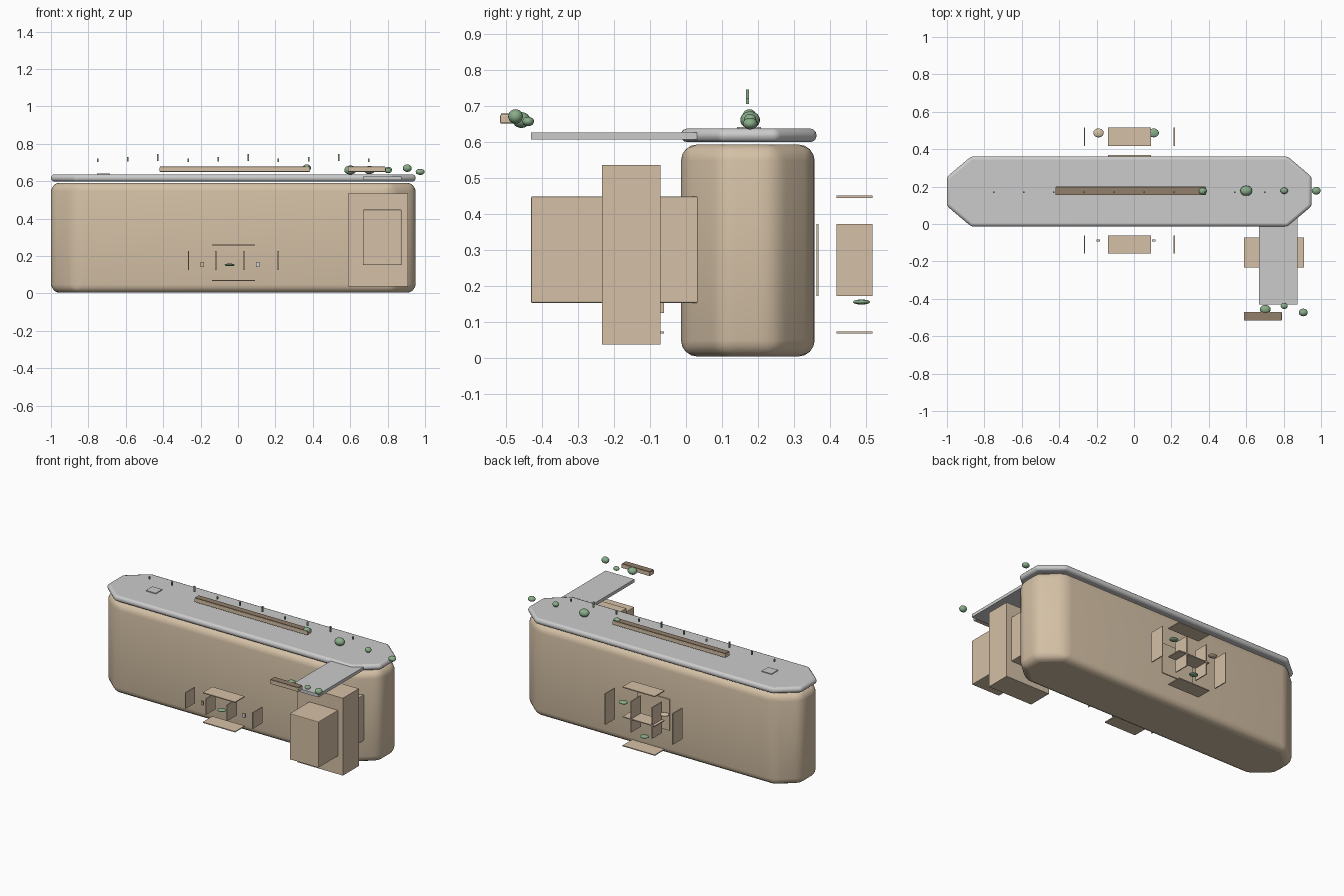
import bpy, bmesh, math

if "Cube" in bpy.data.objects:
    bpy.data.objects.remove(bpy.data.objects["Cube"])


def material(name, rgb):
    m = bpy.data.materials.new(name)
    m.diffuse_color = (*rgb, 1)
    m.use_nodes = True
    m.node_tree.nodes["Principled BSDF"].inputs["Base Color"].default_value = m.diffuse_color
    return m


BEIGE = material("beige", (0.66, 0.53, 0.38))
GREY = material("stone grey", (0.60, 0.60, 0.60))
GREEN = material("leaf green", (0.25, 0.42, 0.25))
BROWN = material("wood brown", (0.29, 0.21, 0.145))
PALE = material("pale grey", (0.66, 0.66, 0.70))


def finish(name, bm, mat, bevel=0, segments=2, smooth=None):
    bmesh.ops.recalc_face_normals(bm, faces=bm.faces)
    me = bpy.data.meshes.new(name)
    bm.to_mesh(me)
    bm.free()
    ob = bpy.data.objects.new(name, me)
    bpy.context.collection.objects.link(ob)
    me.materials.append(mat)
    if bevel:
        mod = ob.modifiers.new("bevel", "BEVEL")
        mod.width, mod.segments = bevel, segments
        mod.limit_method, mod.angle_limit = "ANGLE", math.radians(25)
    if smooth:
        bpy.ops.object.select_all(action="DESELECT")
        ob.select_set(True)
        bpy.context.view_layer.objects.active = ob
        bpy.ops.object.shade_smooth_by_angle(angle=math.radians(smooth))
    return ob


def box(name, x, y, z, mat, bevel=0):
    bm = bmesh.new()
    bmesh.ops.create_cube(bm, size=1)
    for v in bm.verts:
        for i, (a, b) in enumerate((x, y, z)):
            v.co[i] = (a + b) / 2 + v.co[i] * (b - a)
    return finish(name, bm, mat, bevel)


def octagon(name, x, y, z, cx, cy, mat, bevel, segments):
    # long slab with cut corners
    (x0, x1), (y0, y1) = x, y
    pts = [(x0 + cx, y0), (x1 - cx, y0), (x1, y0 + cy), (x1, y1 - cy),
           (x1 - cx, y1), (x0 + cx, y1), (x0, y1 - cy), (x0, y0 + cy)]
    bm = bmesh.new()
    face = bm.faces.new([bm.verts.new((px, py, z[0])) for px, py in pts])
    top = bmesh.ops.extrude_face_region(bm, geom=[face])["geom"]
    for v in top:
        if isinstance(v, bmesh.types.BMVert):
            v.co.z = z[1]
    return finish(name, bm, mat, bevel, segments, 50)


def ball(name, loc, radius, height, mat):
    bm = bmesh.new()
    bmesh.ops.create_uvsphere(bm, u_segments=20, v_segments=12, radius=1)
    for v in bm.verts:
        v.co = (loc[0] + v.co.x * radius, loc[1] + v.co.y * radius * 0.85,
                loc[2] + v.co.z * height)
    return finish(name, bm, mat, smooth=60)


# main counter body and its slab
octagon("counter_body", (-1, 0.95), (-0.014, 0.357), (0.004, 0.592), 0.13, 0.11, BEIGE, 0.045, 4)
octagon("counter_top", (-1, 0.95), (-0.014, 0.362), (0.599, 0.636), 0.13, 0.11, GREY, 0.016, 3)
box("counter_inset", (-0.755, -0.685), (0.142, 0.208), (0.634, 0.641), GREY)

# side wing
box("wing_cabinet", (0.668, 0.874), (-0.43, 0.04), (0.152, 0.448), BEIGE, 0.004)
box("wing_block", (0.588, 0.91), (-0.233, -0.071), (0.037, 0.535), BEIGE)
box("wing_top", (0.668, 0.874), (-0.43, 0.03), (0.606, 0.626), GREY)

# floating shelf plates, front and back
T = 0.003
for side, ys, zs, levels in (("front", (-0.158, -0.061), (0.125, 0.228), (0.07, 0.26)),
                             ("back", (0.418, 0.517), (0.172, 0.372), (0.07, 0.256, 0.447))):
    for x in (-0.265, -0.119, 0.031, 0.215):
        box(side + "_divider", (x - T, x + T), ys, zs, BEIGE)
    for z in levels:
        box(side + "_shelf", (-0.14, 0.09), ys, (z - T, z + T), BEIGE)
box("shelf_back_panel", (-0.14, 0.09), (0.362, 0.368), (0.172, 0.372), BEIGE)

# objects on the shelves
ball("front_plant", (-0.045, -0.1, 0.153), 0.027, 0.007, GREEN)
box("front_jar", (-0.2, -0.183), (-0.093, -0.083), (0.142, 0.167), BEIGE)
box("front_glass", (0.097, 0.114), (-0.093, -0.083), (0.142, 0.167), PALE)
for name, x, z, mat in (("back_plant", 0.105, 0.335, GREEN), ("back_low_plant", -0.045, 0.155, GREEN),
                        ("back_bowl", -0.19, 0.335, BEIGE)):
    ball(name, (x, 0.487, z), 0.028, 0.009 if z > 0.2 else 0.007, mat)

# planters with brown filling
for name, x, y in (("long_planter", (-0.42, 0.385), (0.155, 0.2)),
                   ("short_planter", (0.587, 0.79), (-0.516, -0.47))):
    box(name, x, y, (0.65, 0.675), BEIGE, 0.004)
    box(name + "_filling", (x[0] + 0.003, x[1] - 0.003), (y[0] + 0.003, y[1] - 0.003),
        (0.67, 0.678), BROWN)

# row of stems with repeating heights
for i in range(10):
    x = -0.75 + i * 0.161
    lo, hi = ((0.704, 0.721), (0.706, 0.73), (0.708, 0.745))[i % 3]
    box("stem", (x - 0.004, x + 0.004), (0.166, 0.175), (lo, hi), GREEN)

# round plants
for x, y, z, r, h in ((0.367, 0.176, 0.67, 0.023, 0.02), (0.6, 0.178, 0.66, 0.032, 0.024),
                      (0.803, 0.178, 0.661, 0.02, 0.016), (0.974, 0.178, 0.65, 0.024, 0.016),
                      (0.905, -0.473, 0.67, 0.024, 0.02), (0.702, -0.457, 0.66, 0.029, 0.022),
                      (0.803, -0.438, 0.656, 0.019, 0.013)):
    ball("round_plant", (x, y, z), r, h, GREEN)
